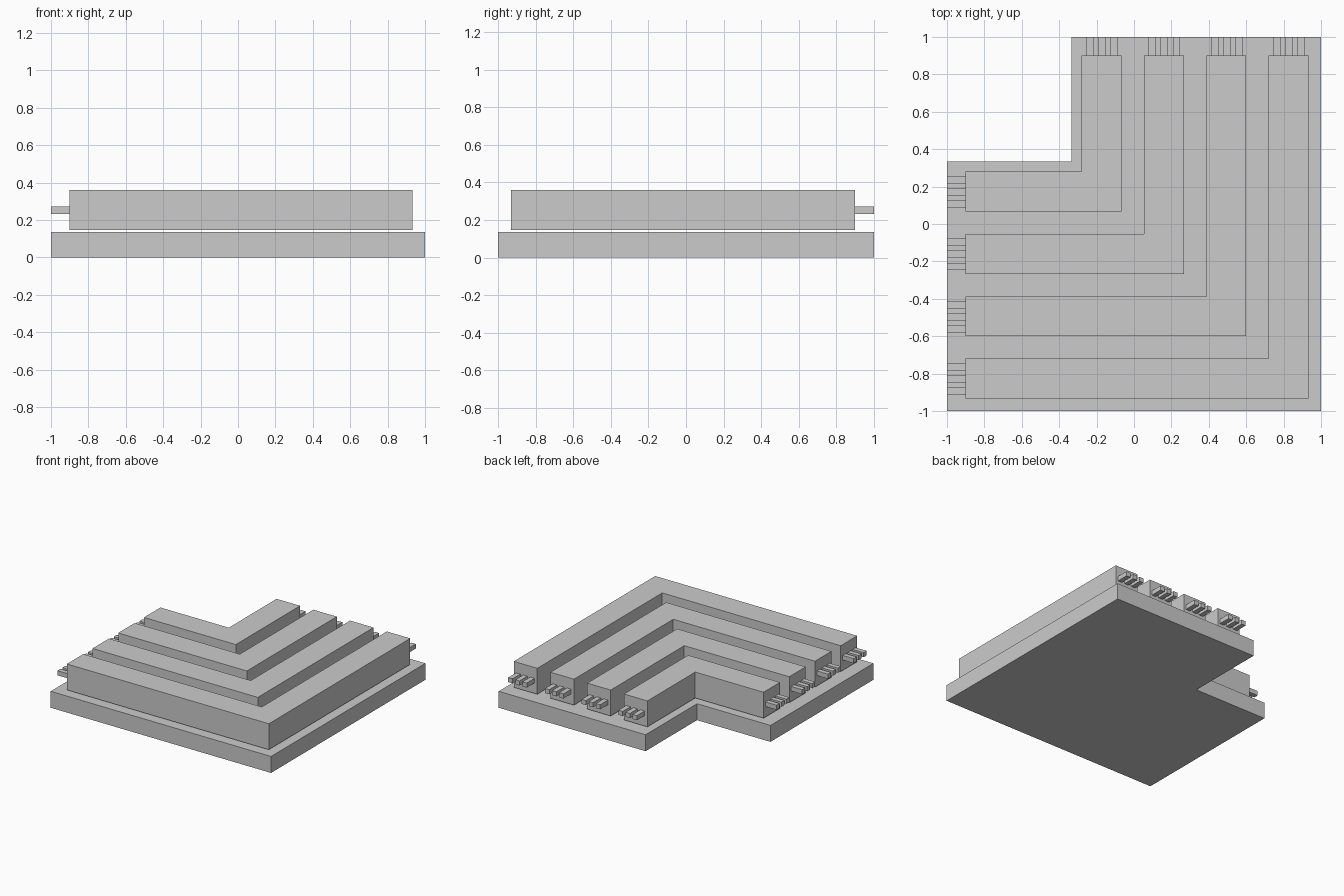
import bpy, bmesh

if "Cube" in bpy.data.objects:
    bpy.data.objects.remove(bpy.data.objects["Cube"])

def prism(name, pts, z0, z1):
    """Extrude a counter-clockwise outline from z0 to z1."""
    bm = bmesh.new()
    face = bm.faces.new([bm.verts.new((x, y, z0)) for x, y in pts])
    top = bmesh.ops.extrude_face_region(bm, geom=[face])
    verts = [v for v in top["geom"] if isinstance(v, bmesh.types.BMVert)]
    bmesh.ops.translate(bm, verts=verts, vec=(0, 0, z1 - z0))
    bmesh.ops.recalc_face_normals(bm, faces=bm.faces)
    me = bpy.data.meshes.new(name)
    bm.to_mesh(me)
    bm.free()
    ob = bpy.data.objects.new(name, me)
    bpy.context.collection.objects.link(ob)
    return ob

def corner(end, inner, outer):
    """L outline, symmetric about the diagonal y = -x."""
    return [(-end, -outer), (outer, -outer), (outer, end),
            (inner, end), (inner, -inner), (-end, -inner)]

def rect(x0, x1, y0, y1):
    return [(x0, y0), (x1, y0), (x1, y1), (x0, y1)]

# L-shaped base plate
prism("base_plate", corner(1, -1 / 3, 1), 0, 0.135)

# Four nested corner bars with three pins at each end
for i in range(4):
    s = i / 3
    prism(f"corner_bar_{i}", corner(0.9, -0.28 + s, -0.067 + s), 0.147, 0.36)
    for j in range(3):
        a = -0.255 + s + 0.0645 * j
        b = a + 0.039
        prism(f"left_pin_{i}_{j}", rect(-1, -0.9, -b, -a), 0.233, 0.271)
        prism(f"back_pin_{i}_{j}", rect(a, b, 0.9, 1), 0.233, 0.271)
